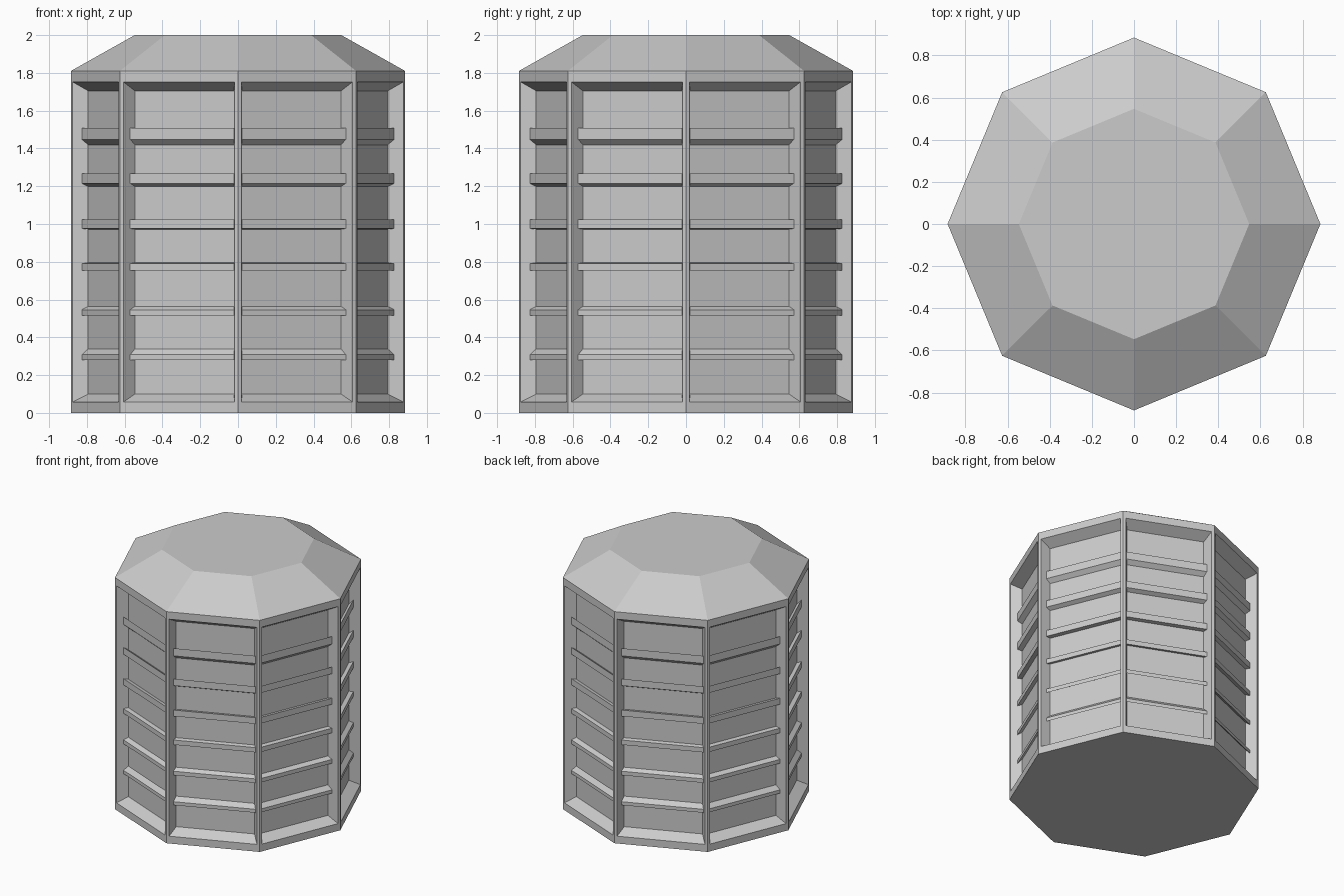
import bpy, bmesh
from math import sin, cos, pi
from mathutils import Vector

cube = bpy.data.objects.get("Cube")
if cube:
    bpy.data.objects.remove(cube, do_unlink=True)

SIDES = 8
RADIUS, ROOF_RADIUS = 0.885, 0.547
EAVES, HEIGHT = 1.81, 2.0
STEP = 2 * pi / SIDES
HALF_SIDE = RADIUS * sin(STEP / 2)
APOTHEM = RADIUS * cos(STEP / 2)

grey = bpy.data.materials.new("light grey")
grey.use_nodes = True
grey.diffuse_color = (0.6, 0.6, 0.6, 1)
grey.node_tree.nodes["Principled BSDF"].inputs["Base Color"].default_value = grey.diffuse_color


def rectangle(side, half_width, low, high, depth):
    """Rectangle on one wall, set back from the wall plane by depth."""
    angle = (side + 0.5) * STEP
    out = Vector((cos(angle), sin(angle), 0))
    along = Vector((-sin(angle), cos(angle), 0))
    base = out * (APOTHEM - depth)
    corners = ((-1, low), (1, low), (1, high), (-1, high))
    return [base + along * half_width * s + Vector((0, 0, z)) for s, z in corners]


def octagon(radius, z):
    return [Vector((radius * cos(i * STEP), radius * sin(i * STEP), z)) for i in range(SIDES)]


def loft(bm, rings, cap_end=True, cap_start=False):
    """Join rings of equal length with quads and close the chosen ends."""
    rows = [[bm.verts.new(p) for p in ring] for ring in rings]
    for a, b in zip(rows, rows[1:]):
        for i in range(len(a)):
            j = (i + 1) % len(a)
            bm.faces.new((a[i], a[j], b[j], b[i]))
    if cap_end:
        bm.faces.new(rows[-1])
    if cap_start:
        bm.faces.new(rows[0][::-1])


def finish(bm, name):
    bmesh.ops.remove_doubles(bm, verts=bm.verts[:], dist=0.0005)
    bmesh.ops.recalc_face_normals(bm, faces=bm.faces[:])
    mesh = bpy.data.meshes.new(name)
    bm.to_mesh(mesh)
    bm.free()
    mesh.materials.append(grey)
    obj = bpy.data.objects.new(name, mesh)
    bpy.context.collection.objects.link(obj)


# Body: framed walls with tapered recesses, sloped roof and flat base
PANEL_HALF, PANEL_DEPTH = 0.284, 0.077
body = bmesh.new()
for side in range(SIDES):
    loft(body, [
        rectangle(side, HALF_SIDE, 0, EAVES, 0),
        rectangle(side, HALF_SIDE - 0.02, 0.057, 1.753, 0),
        rectangle(side, PANEL_HALF, 0.10, 1.705, PANEL_DEPTH),
    ])
loft(body, [octagon(RADIUS, EAVES), octagon(ROOF_RADIUS, HEIGHT)])
body.faces.new([body.verts.new(p) for p in reversed(octagon(RADIUS, 0))])
finish(body, "body")

# Slats: each flares away from the middle of its panel
MIDDLE, FLARE, SLAT_DEPTH = 0.9, 1.055, 0.031
SLATS = [(0.281, 0.308), (0.515, 0.546), (0.753, 0.79),
         (0.976, 1.024), (1.215, 1.268), (1.448, 1.507)]
for number, (low, high) in enumerate(SLATS, 1):
    bm = bmesh.new()
    root_low, root_high = (MIDDLE + (z - MIDDLE) / FLARE for z in (low, high))
    for side in range(SIDES):
        loft(bm, [
            rectangle(side, PANEL_HALF, root_low, root_high, PANEL_DEPTH),
            rectangle(side, PANEL_HALF * FLARE, low, high, PANEL_DEPTH - SLAT_DEPTH),
        ], cap_start=True)
    finish(bm, f"slat_row_{number}")
